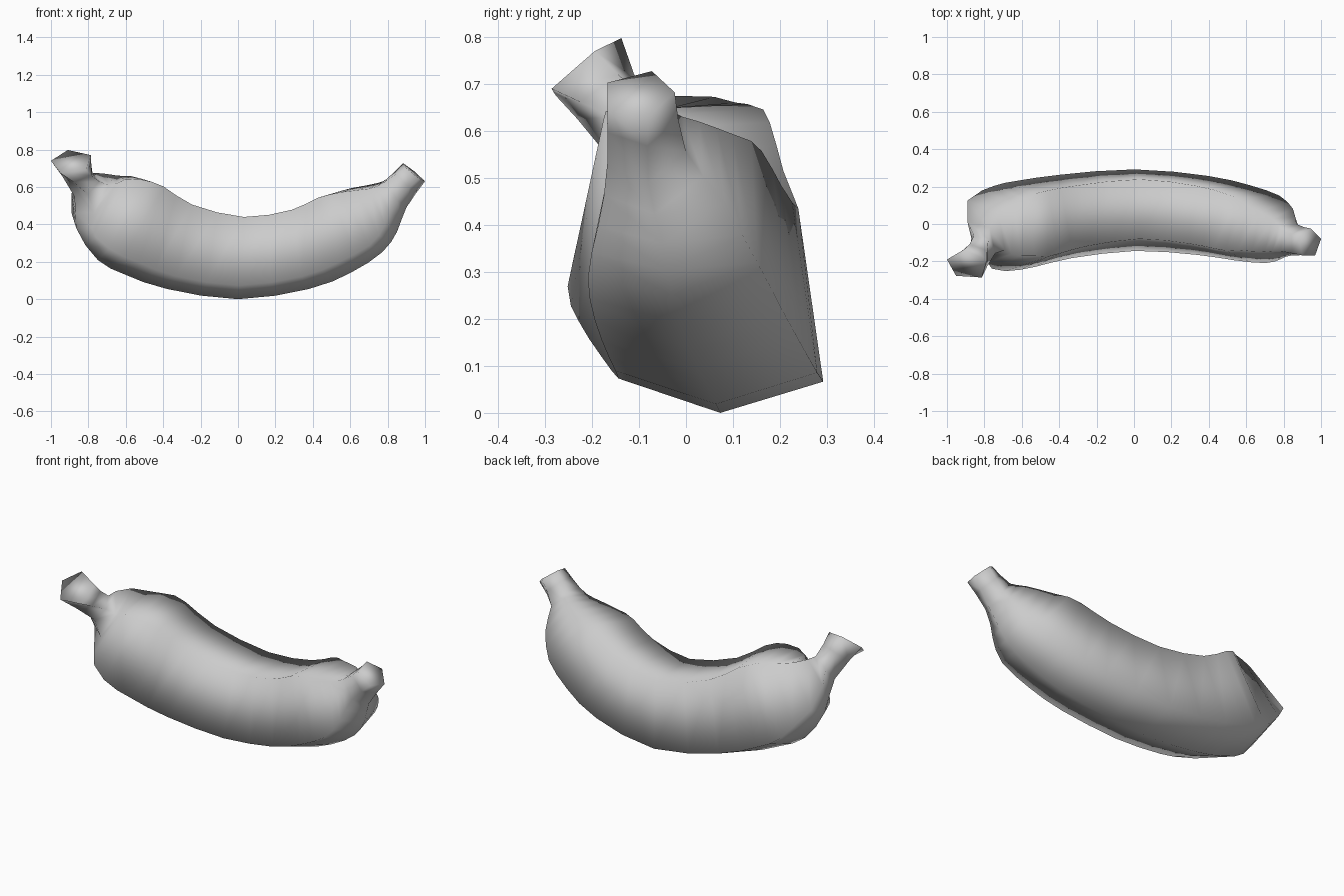
import bpy, bmesh
from mathutils import Vector

if "Cube" in bpy.data.objects:
    bpy.data.objects.remove(bpy.data.objects["Cube"])

# Key rings along the fruit: bottom point, top-middle point, lower half width
KEYS = [
    ((-1.0, -.19, .74), (-.80, -.24, .73), .095),
    ((-.875, -.12, .55), (-.76, -.12, .65), .07),
    ((-.865, -.04, .38), (-.69, -.05, .645), .18),
    ((-.75, -.025, .21), (-.55, -.02, .65), .23),
    ((-.60, .00, .13), (-.43, .01, .61), .235),
    ((-.38, .04, .055), (-.27, .045, .51), .225),
    ((0, .073, 0), (.03, .08, .437), .218),
    ((.38, .045, .055), (.31, .05, .48), .213),
    ((.60, .005, .14), (.46, .015, .55), .205),
    ((.77, -.03, .25), (.58, -.02, .583), .185),
    ((.85, -.05, .36), (.72, -.06, .605), .14),
    ((.90, -.08, .49), (.79, -.09, .635), .085),
    ((1.0, -.08, .63), (.89, -.12, .715), .075),
]


def midpoint(i):
    """Smooth in-between ring, from the four nearest key rings."""
    last = len(rings) - 1
    a, b, c, d = (rings[min(max(j, 0), last)] for j in range(i - 1, i + 3))
    return [((b[k] + c[k]) * 9 - a[k] - d[k]) / 16 for k in range(3)]


rings = [[Vector(b), Vector(t), w] for b, t, w in KEYS]
path = []
for i, ring in enumerate(rings):
    path.append(ring)
    if i < len(rings) - 1:
        path.append(midpoint(i))

# Loft the body, stalk and tip as one five-sided skin
bm = bmesh.new()
centres = [(r[0] + r[1]) / 2 for r in path]
loops = []
for i, (b, t, w) in enumerate(path):
    tangent = centres[min(i + 1, len(path) - 1)] - centres[max(i - 1, 0)]
    up = t - b
    side = tangent.cross(up).normalized() * w
    low = b + up * (.16 + 2.2 * max(0, .18 - w))   # thin rings are more regular
    top = side * (.73 if abs(b.x) < .7 else .66)
    pts = [b, low + side, t + top, t - top, low - side]
    loops.append([bm.verts.new(p) for p in pts])
for a, c in zip(loops, loops[1:]):
    for k in range(5):
        n = (k + 1) % 5
        bm.faces.new((a[k], a[n], c[n], c[k]))

# End caps
bm.faces.new(loops[0])
bm.faces.new(loops[-1])
bmesh.ops.recalc_face_normals(bm, faces=bm.faces)
for face in bm.faces:
    face.smooth = True

mesh = bpy.data.meshes.new("banana")
bm.to_mesh(mesh)
bm.free()
banana = bpy.data.objects.new("banana", mesh)
bpy.context.collection.objects.link(banana)
